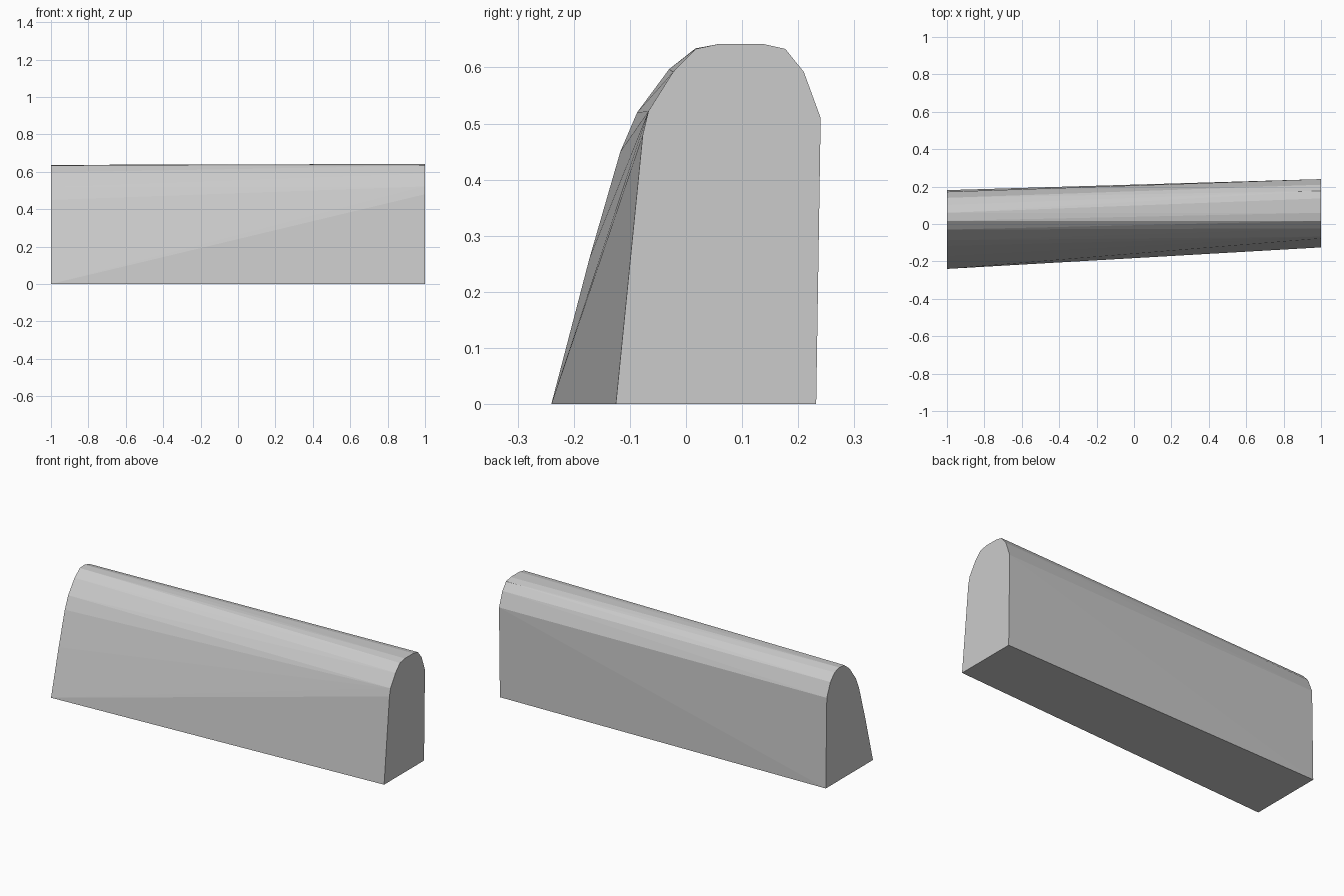
import bpy, bmesh

if "Cube" in bpy.data.objects:
    bpy.data.objects.remove(bpy.data.objects["Cube"])

# End cross-sections as (y, z), front foot over the rounded crown to the back foot
left_end = [(-0.24, 0), (-0.172, 0.26), (-0.117, 0.45), (-0.087, 0.52), (-0.03, 0.597),
            (0.017, 0.634), (0.06, 0.637), (0.102, 0.625), (0.14, 0.585), (0.172, 0.508), (0.181, 0)]
right_end = [(-0.125, 0), (-0.077, 0.48), (-0.067, 0.522), (-0.023, 0.592), (0.017, 0.633),
             (0.06, 0.642), (0.137, 0.642), (0.177, 0.633), (0.21, 0.592), (0.24, 0.51), (0.232, 0)]

# Twisted round-topped block: convex skin stretched between the two ends
bm = bmesh.new()
for x, profile in ((-1, left_end), (1, right_end)):
    for y, z in profile:
        bm.verts.new((x, y, z))
hull = bmesh.ops.convex_hull(bm, input=bm.verts)
loose = [v for v in bm.verts if not v.link_faces]
bmesh.ops.delete(bm, geom=loose, context='VERTS')
bmesh.ops.dissolve_limit(bm, angle_limit=0.002, verts=bm.verts, edges=bm.edges)
bmesh.ops.recalc_face_normals(bm, faces=bm.faces)

mesh = bpy.data.meshes.new("rounded_block")
bm.to_mesh(mesh)
bm.free()
block = bpy.data.objects.new("rounded_block", mesh)
bpy.context.collection.objects.link(block)
